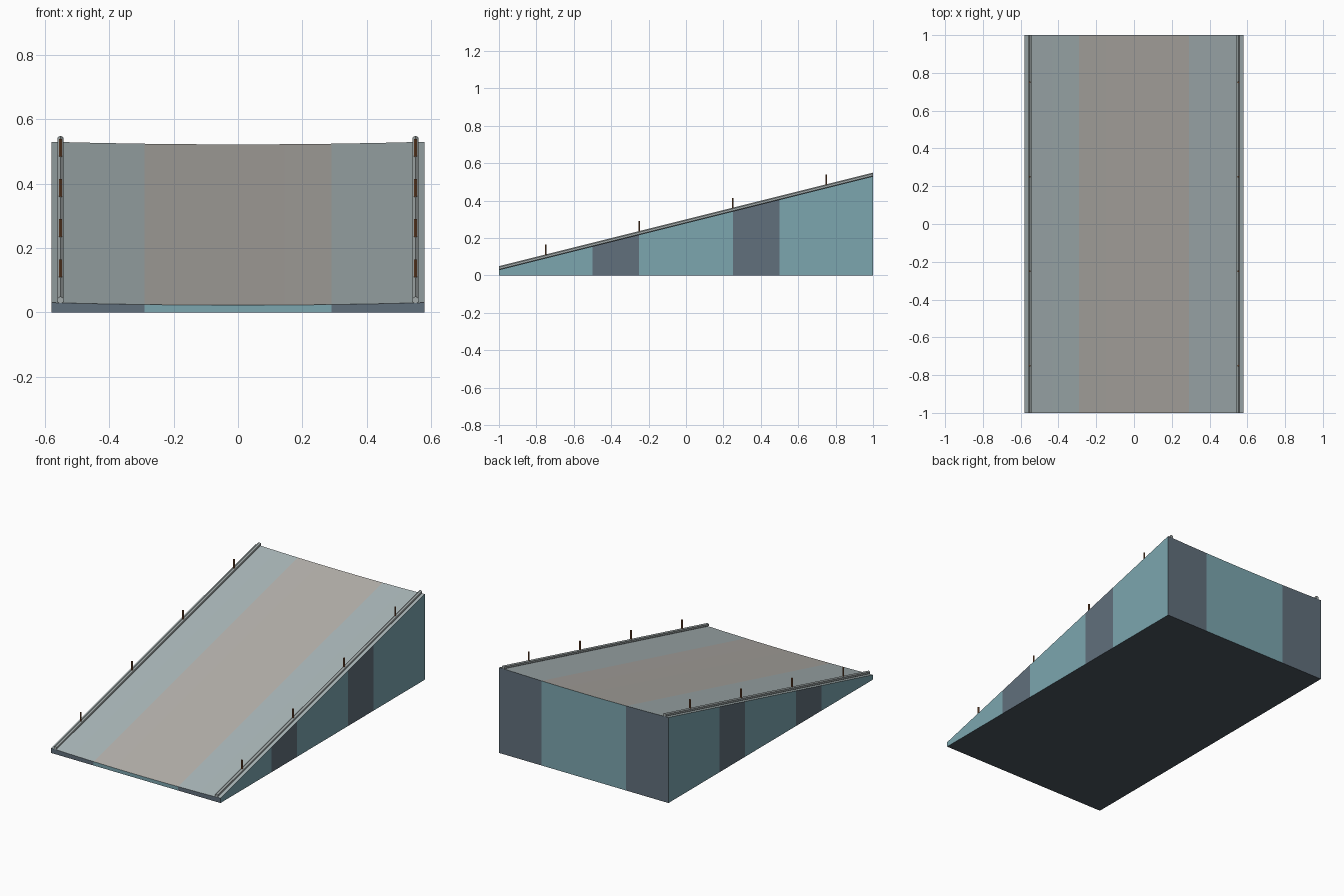
import bpy, bmesh, math

if "Cube" in bpy.data.objects:
    bpy.data.objects.remove(bpy.data.objects["Cube"])

W, SLOPE = 0.58, 0.25


def material(name, rgb):
    m = bpy.data.materials.new(name)
    m.diffuse_color = (*rgb, 1)
    m.use_nodes = True
    m.node_tree.nodes["Principled BSDF"].inputs["Base Color"].default_value = m.diffuse_color
    return m


DECK, DECK_EDGE, TEAL, SLATE, BASE = range(5)
mats = [material("deck_grey", (0.46, 0.44, 0.41)),
        material("deck_blue_grey", (0.40, 0.47, 0.48)),
        material("teal_panel", (0.20, 0.38, 0.43)),
        material("slate_panel", (0.12, 0.16, 0.20)),
        material("base_dark", (0.07, 0.09, 0.11))]
metal = material("rail_metal", (0.36, 0.40, 0.40))
rust = material("post_brown", (0.25, 0.10, 0.04))


def deck_z(x, y):
    return 0.272 + 0.008 * (x / W) ** 2 + SLOPE * y


def finish(bm, name, materials):
    bmesh.ops.remove_doubles(bm, verts=bm.verts, dist=1e-5)
    bmesh.ops.recalc_face_normals(bm, faces=bm.faces)
    me = bpy.data.meshes.new(name)
    bm.to_mesh(me)
    bm.free()
    for m in materials:
        me.materials.append(m)
    ob = bpy.data.objects.new(name, me)
    bpy.context.collection.objects.link(ob)
    return ob


# ramp body: dished sloping deck with banded side panels
N = 8
xs = [-W + 2 * W * i / N for i in range(N + 1)]
ys = [-1 + 2 * i / N for i in range(N + 1)]
bm = bmesh.new()


def quad(pts, mat):
    f = bm.faces.new([bm.verts.new(p) for p in pts])
    f.material_index = mat


for i in range(N):
    a, b = xs[i], xs[i + 1]
    centre = abs(a + b) / 2 < 0.29
    for c, d in zip(ys, ys[1:]):
        quad([(x, y, deck_z(x, y)) for x, y in ((a, c), (b, c), (b, d), (a, d))],
             DECK if centre else DECK_EDGE)
        quad([(a, c, 0), (a, d, 0), (b, d, 0), (b, c, 0)], BASE)
    for y in (-1, 1):
        quad([(a, y, 0), (b, y, 0), (b, y, deck_z(b, y)), (a, y, deck_z(a, y))],
             TEAL if centre else SLATE)
    c, d = ys[i], ys[i + 1]
    for x in (-W, W):
        quad([(x, c, 0), (x, d, 0), (x, d, deck_z(x, d)), (x, c, deck_z(x, c))],
             SLATE if i % 3 == 2 else TEAL)
finish(bm, "ramp_body", mats)


def prism(name, x, ends, r, along, mat):
    """Six-sided bar between two points; section lies across the given axis."""
    bm = bmesh.new()
    rings = []
    for p in ends:
        ring = []
        for k in range(6):
            t = math.pi / 2 + k * math.pi / 3
            u, v = r * math.cos(t), r * math.sin(t)
            off = (u, 0, v) if along == "y" else (u, v, 0)
            ring.append(bm.verts.new((x + off[0], p[0] + off[1], p[1] + off[2])))
        rings.append(ring)
        bm.faces.new(ring)
    for k in range(6):
        j = (k + 1) % 6
        bm.faces.new((rings[0][k], rings[0][j], rings[1][j], rings[1][k]))
    finish(bm, name, [mat])


# edge rails and short posts on both sides
for side, x in (("left", -0.552), ("right", 0.552)):
    prism(side + "_rail", x, [(y, 0.288 + SLOPE * y) for y in (-1, 1)], 0.011, "y", metal)
    for n, y in enumerate((-0.75, -0.25, 0.25, 0.75)):
        z = 0.28 + SLOPE * y
        prism(f"{side}_post_{n + 1}", x, [(y, z - 0.01), (y, z + 0.072)], 0.005, "z", rust)
